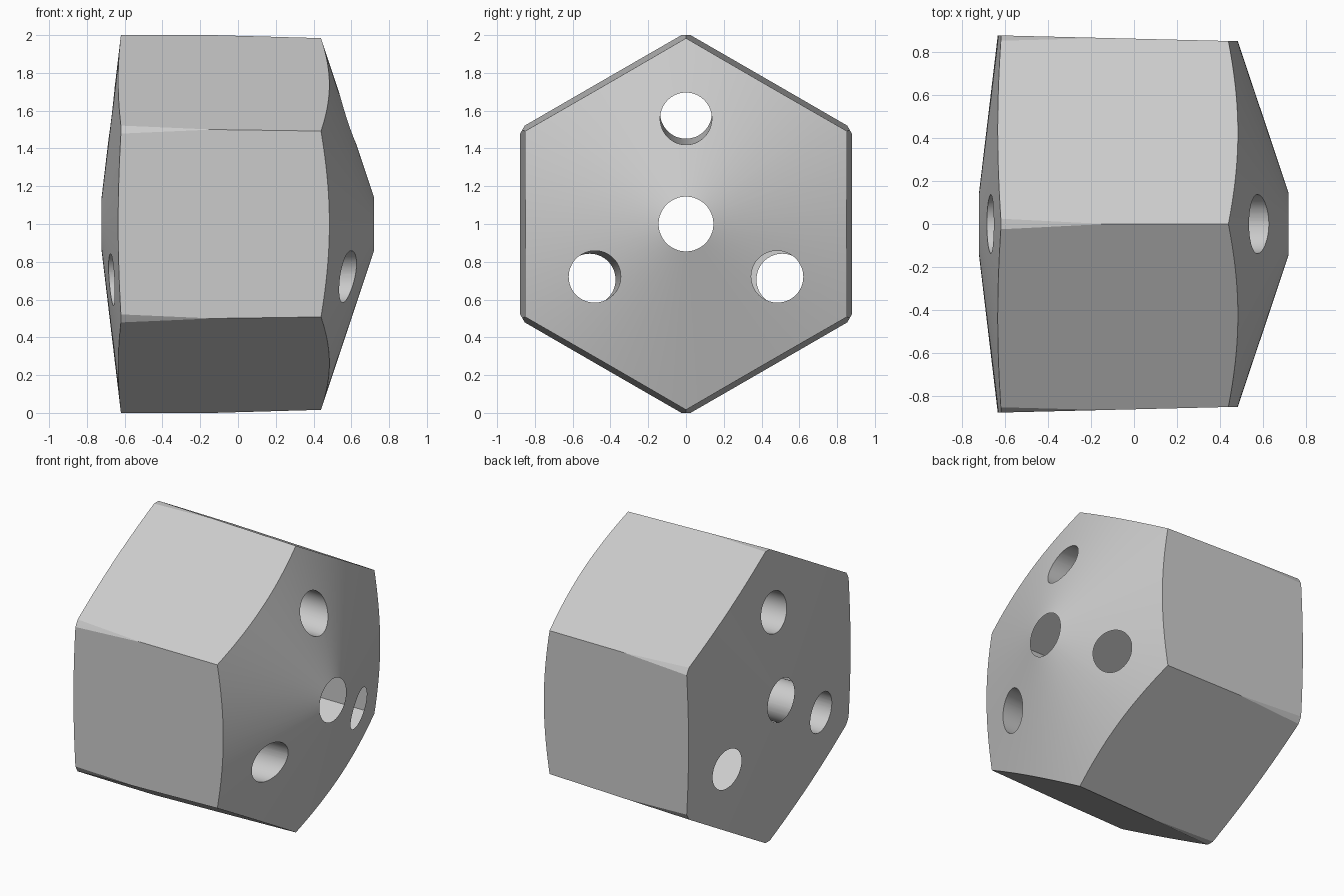
import bpy, bmesh, math

if "Cube" in bpy.data.objects:
    bpy.data.objects.remove(bpy.data.objects["Cube"], do_unlink=True)

TAPER = 0.0245  # sides and outer holes lean in towards +x


def turned(name, rings, sides):
    """Solid along x from rings (x, radius, y, z offset), first corner at +z."""
    bm = bmesh.new()
    loops = []
    for x, r, cy, cz in rings:
        loops.append([bm.verts.new((x, cy + r * math.sin(2 * math.pi * i / sides),
                                    1 + cz + r * math.cos(2 * math.pi * i / sides)))
                      for i in range(sides)])
    for a, b in zip(loops, loops[1:]):
        for i in range(sides):
            j = (i + 1) % sides
            bm.faces.new((a[i], a[j], b[j], b[i]))
    bm.faces.new(loops[0])
    bm.faces.new(loops[-1])
    bmesh.ops.recalc_face_normals(bm, faces=bm.faces)
    mesh = bpy.data.meshes.new(name)
    bm.to_mesh(mesh)
    bm.free()
    obj = bpy.data.objects.new(name, mesh)
    bpy.context.collection.objects.link(obj)
    return obj


def combine(target, cutter, operation):
    """Apply a boolean and discard the cutter."""
    cutter.hide_render = True
    mod = target.modifiers.new(operation.title(), 'BOOLEAN')
    mod.operation, mod.solver, mod.object = operation, 'EXACT', cutter
    bpy.context.view_layer.objects.active = target
    bpy.ops.object.modifier_apply(modifier=mod.name)
    bpy.data.objects.remove(cutter, do_unlink=True)


# Turned blank: shallow cone, cylinder, steep cone
body = turned("hexagonal_body", [(-0.733, 0.05, 0, 0), (-0.62, 1.0, 0, 0),
                                 (0.434, 1.0, 0, 0), (0.751, 0.05, 0, 0)], 192)

# Tapered hexagon trims the blank to six flat sides
hexagon = turned("hexagon_cutter",
                 [(x, (0.8628 - TAPER * x) / math.cos(math.pi / 6), 0, 0) for x in (-1, 1)], 6)
combine(body, hexagon, 'INTERSECT')

# Central hole and three leaning holes around it
combine(body, turned("centre_hole_cutter",
                     [(-1, 0.145, 0, 0), (1, 0.145, 0, 0)], 64), 'DIFFERENCE')
for k in range(3):
    a = k * 2 * math.pi / 3
    rings = []
    for x in (-1, 1):
        d = 0.572 - TAPER * x
        rings.append((x, 0.137, d * math.sin(a), d * math.cos(a)))
    combine(body, turned("outer_hole_cutter", rings, 64), 'DIFFERENCE')

# Plain grey finish
grey = bpy.data.materials.new("grey")
grey.use_nodes = True
colour = (0.6, 0.6, 0.6, 1)
grey.diffuse_color = colour
grey.node_tree.nodes["Principled BSDF"].inputs["Base Color"].default_value = colour
body.data.materials.clear()
body.data.materials.append(grey)
for p in body.data.polygons:
    p.material_index = 0

# Smooth cones and holes, crisp hexagon edges
bpy.ops.object.select_all(action='DESELECT')
body.select_set(True)
bpy.context.view_layer.objects.active = body
bpy.ops.object.shade_smooth_by_angle(angle=math.radians(25))
